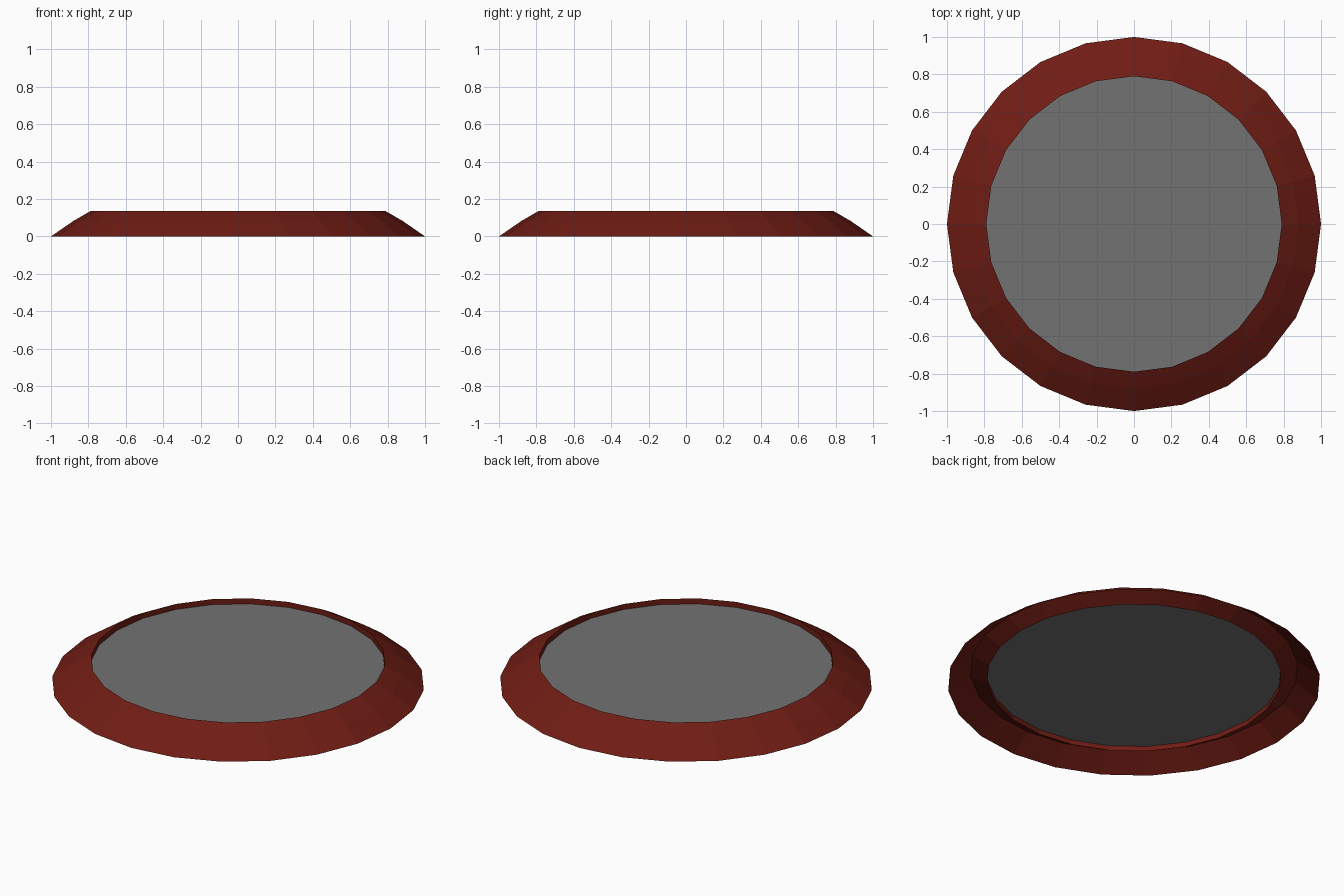
import bpy, bmesh
from math import cos, sin, pi

if "Cube" in bpy.data.objects:
    bpy.data.objects.remove(bpy.data.objects["Cube"])

SIDES = 24


def material(name, rgb):
    mat = bpy.data.materials.new(name)
    mat.diffuse_color = (*rgb, 1)
    mat.use_nodes = True
    mat.node_tree.nodes["Principled BSDF"].inputs["Base Color"].default_value = mat.diffuse_color
    return mat


def finish(name, bm, mat):
    mesh = bpy.data.meshes.new(name)
    bm.to_mesh(mesh)
    bm.free()
    obj = bpy.data.objects.new(name, mesh)
    bpy.context.collection.objects.link(obj)
    mesh.materials.append(mat)
    return obj


def revolve(name, profile, mat, closed=False):
    """Spin (radius, z) points around z into a flat-faced ring."""
    bm = bmesh.new()
    rings = [[bm.verts.new((r * cos(2 * pi * i / SIDES), r * sin(2 * pi * i / SIDES), z))
              for i in range(SIDES)] for r, z in profile]
    pairs = list(zip(rings, rings[1:]))
    if closed:
        pairs.append((rings[-1], rings[0]))
    for a, b in pairs:
        for i in range(SIDES):
            j = (i + 1) % SIDES
            bm.faces.new((a[i], a[j], b[j], b[i]))
    return finish(name, bm, mat)


red = material("dark_red", (0.16, 0.012, 0.007))
grey = material("grey", (0.17, 0.17, 0.17))

# Triangular ring that frames the disc
R, r, mid = 0.82, 0.06, 0.083
tri = [(R + r * cos(a), mid + r * sin(a)) for a in (0, 2 * pi / 3, 4 * pi / 3)]
revolve("rim_ring", tri, red, closed=True)

# Thin sloping skirt from the ring down to the ground
revolve("outer_skirt", [(1.0, 0.0), (R + r, mid)], red)

# Recessed centre disc
bm = bmesh.new()
bmesh.ops.create_cone(bm, cap_ends=True, segments=SIDES, radius1=0.795, radius2=0.795, depth=0.043)
bmesh.ops.translate(bm, verts=bm.verts, vec=(0, 0, 0.081))
finish("centre_disc", bm, grey)
